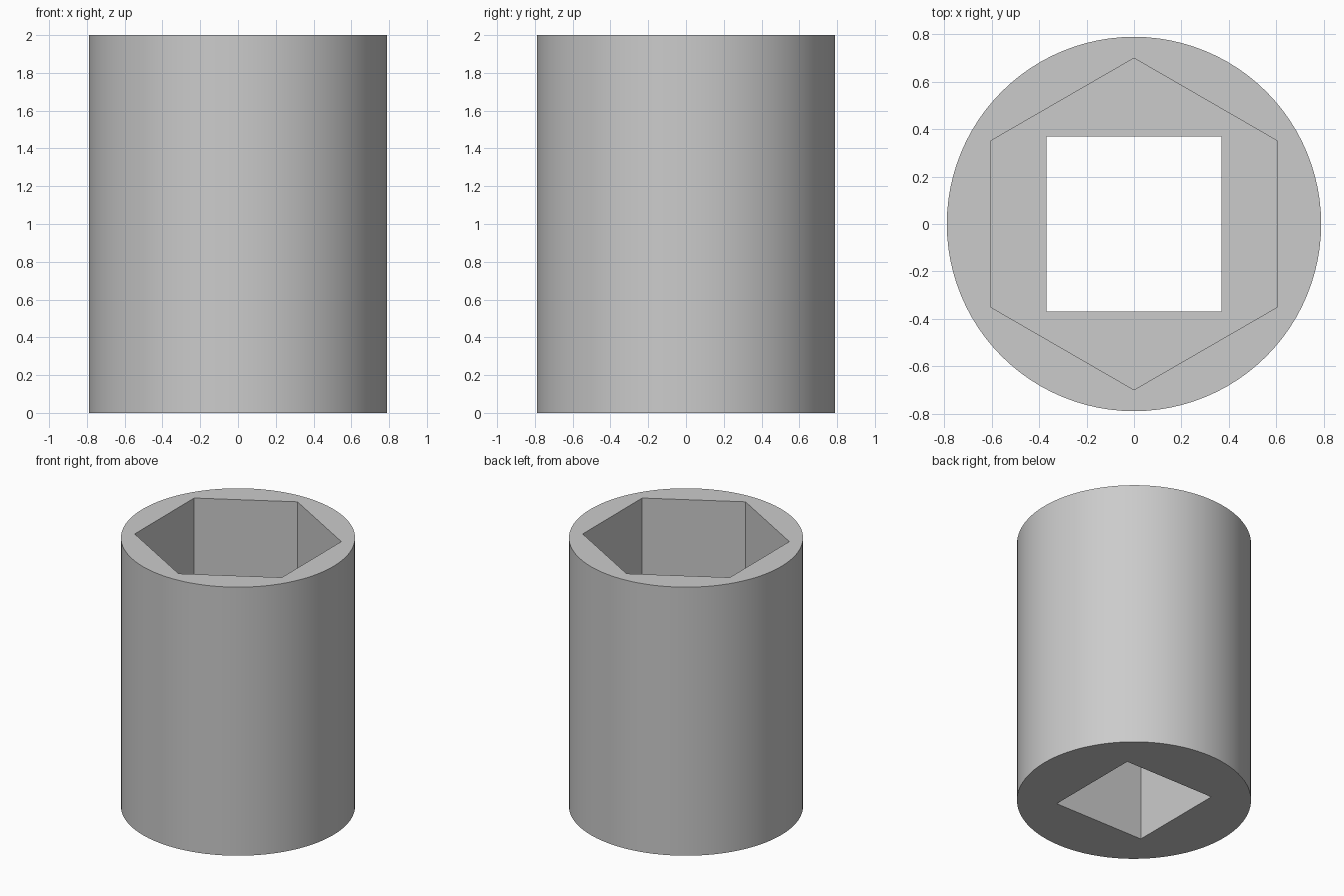
import bpy
import bmesh
from math import cos, sin, pi, radians

if "Cube" in bpy.data.objects:
    bpy.data.objects.remove(bpy.data.objects["Cube"], do_unlink=True)

HEIGHT, FLOOR = 2.0, 1.0

steel = bpy.data.materials.new("grey_steel")
steel.use_nodes = True
colour = (0.6, 0.6, 0.6, 1)
steel.diffuse_color = colour
steel.node_tree.nodes["Principled BSDF"].inputs["Base Color"].default_value = colour

bm = bmesh.new()


def ring(sides, radius, z, turn=0.0):
    """Closed loop of edges forming a regular polygon."""
    angles = [turn + 2 * pi * i / sides for i in range(sides)]
    verts = [bm.verts.new((radius * cos(a), radius * sin(a), z)) for a in angles]
    return [bm.edges.new((verts[i - 1], verts[i])) for i in range(sides)]


def wall(sides, radius, low, high, turn=0.0):
    """Vertical wall between two equal loops; returns its end loops."""
    ends = [ring(sides, radius, z, turn) for z in (low, high)]
    bmesh.ops.bridge_loops(bm, edges=ends[0] + ends[1])
    return ends


# Outer barrel, hexagonal nut recess and square drive hole
outer_low, outer_high = wall(96, 0.79, 0, HEIGHT)
hex_low, hex_high = wall(6, 0.70, FLOOR, HEIGHT, pi / 2)
square_low, square_high = wall(4, 0.37 * 2 ** 0.5, 0, FLOOR, pi / 4)

# Top rim, inner ledge and base, each a flat face with a hole
for border, hole in ((outer_high, hex_high), (hex_low, square_high),
                     (outer_low, square_low)):
    bmesh.ops.triangle_fill(bm, edges=border + hole, use_beauty=True)

bmesh.ops.recalc_face_normals(bm, faces=bm.faces)
bmesh.ops.dissolve_limit(bm, angle_limit=radians(0.5), verts=[],
                         edges=[e for e in bm.edges if len(e.link_faces) == 2
                                and e.calc_face_angle() < radians(0.5)])

mesh = bpy.data.meshes.new("socket_body")
bm.to_mesh(mesh)
bm.free()
mesh.materials.append(steel)
body = bpy.data.objects.new("socket_body", mesh)
bpy.context.collection.objects.link(body)

# Smooth barrel with crisp rims and corners
bpy.ops.object.select_all(action="DESELECT")
body.select_set(True)
bpy.context.view_layer.objects.active = body
bpy.ops.object.shade_smooth_by_angle(angle=radians(30))
